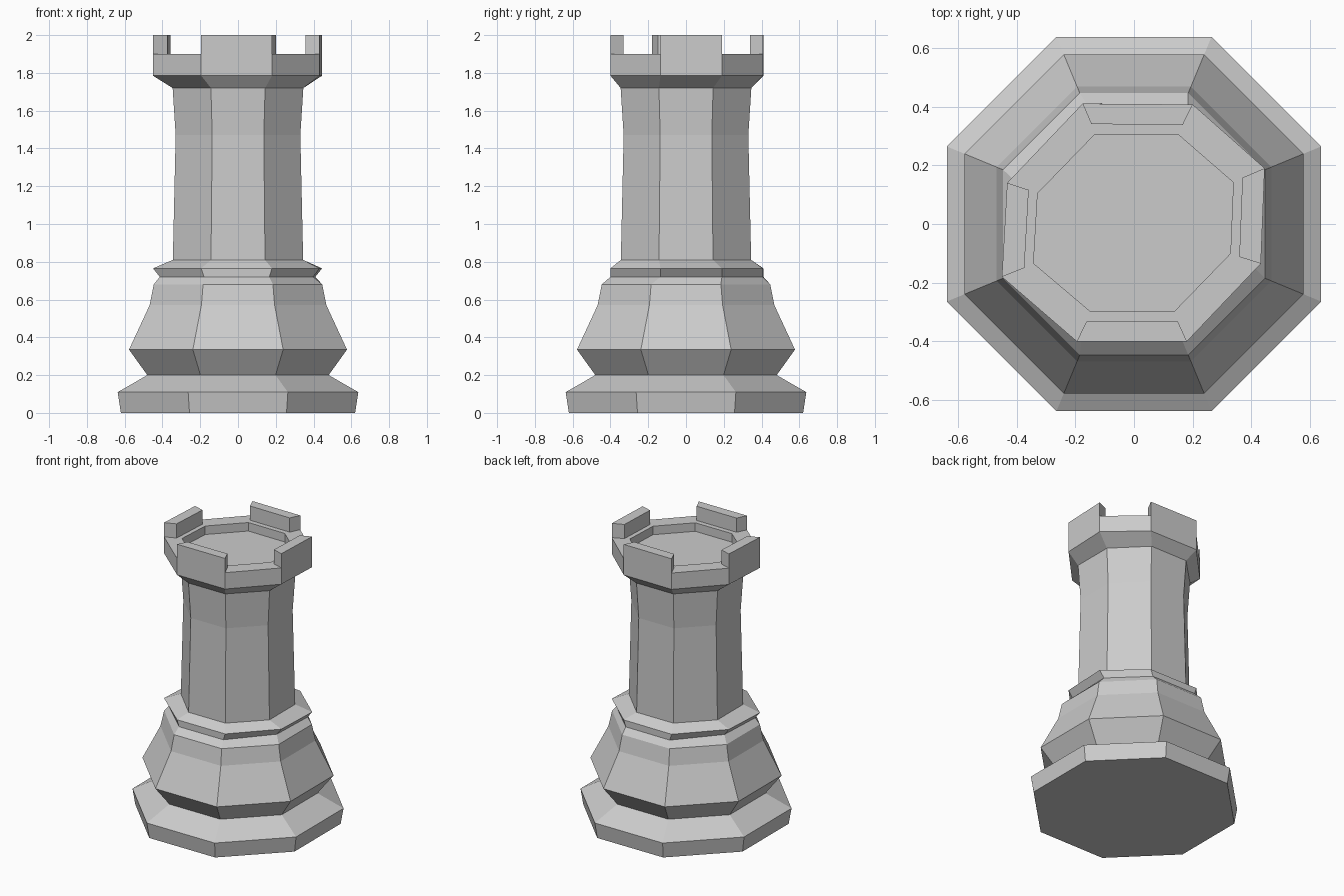
import bpy, bmesh, math

if "Cube" in bpy.data.objects:
    bpy.data.objects.remove(bpy.data.objects["Cube"])

# Slightly twisted octagon shared by the collar and the crown
CROWN = [(.445, .19), (.20, .407), (-.175, .41), (-.432, .14),
         (-.45, -.18), (-.195, -.4), (.18, -.4), (.432, -.135)]


def octagon(a):
    """Regular octagon with side distance a from the centre."""
    r = a / math.cos(math.pi / 8)
    return [(r * math.cos(math.radians(22.5 + 45 * i)),
             r * math.sin(math.radians(22.5 + 45 * i))) for i in range(8)]


def crown(sx=1.0, sy=None):
    sy = sx if sy is None else sy
    return [(x * sx, y * sy) for x, y in CROWN]


bm = bmesh.new()


def ring(z, outline):
    return [bm.verts.new((x, y, z)) for x, y in outline]


def bridge(a, b):
    return [bm.faces.new((a[i], a[(i + 1) % 8], b[(i + 1) % 8], b[i]))
            for i in range(8)]


# Base, bell, collar, shaft, crown and recessed floor, from bottom to rim
sections = [(0, octagon(.62)), (.11, octagon(.637)), (.2, octagon(.48)),
            (.335, octagon(.577)), (.57, octagon(.468)), (.68, octagon(.446)),
            (.72, crown(.92, 1)), (.765, crown()),
            (.81, octagon(.345)), (1.47, octagon(.33)), (1.72, octagon(.346)),
            (1.785, crown()), (1.9, crown())]
rings = [ring(z, o) for z, o in sections]
for a, b in zip(rings, rings[1:]):
    bridge(a, b)
bm.faces.new(rings[0][::-1])

wall = ring(1.9, crown(.83))
lip = ring(1.9, crown(.76, .745))
floor = ring(1.84, crown(.76, .745))
wall_tops = bridge(rings[-1], wall)
bridge(wall, lip)
bridge(lip, floor)
bm.faces.new(floor)

# Battlements on every second side
res = bmesh.ops.extrude_discrete_faces(bm, faces=wall_tops[1::2])
for f in res["faces"]:
    for v in f.verts:
        v.co.z = 2.0

bmesh.ops.remove_doubles(bm, verts=bm.verts, dist=1e-4)
bmesh.ops.recalc_face_normals(bm, faces=bm.faces)
mesh = bpy.data.meshes.new("rook")
bm.to_mesh(mesh)
bm.free()
bpy.context.collection.objects.link(bpy.data.objects.new("rook", mesh))
